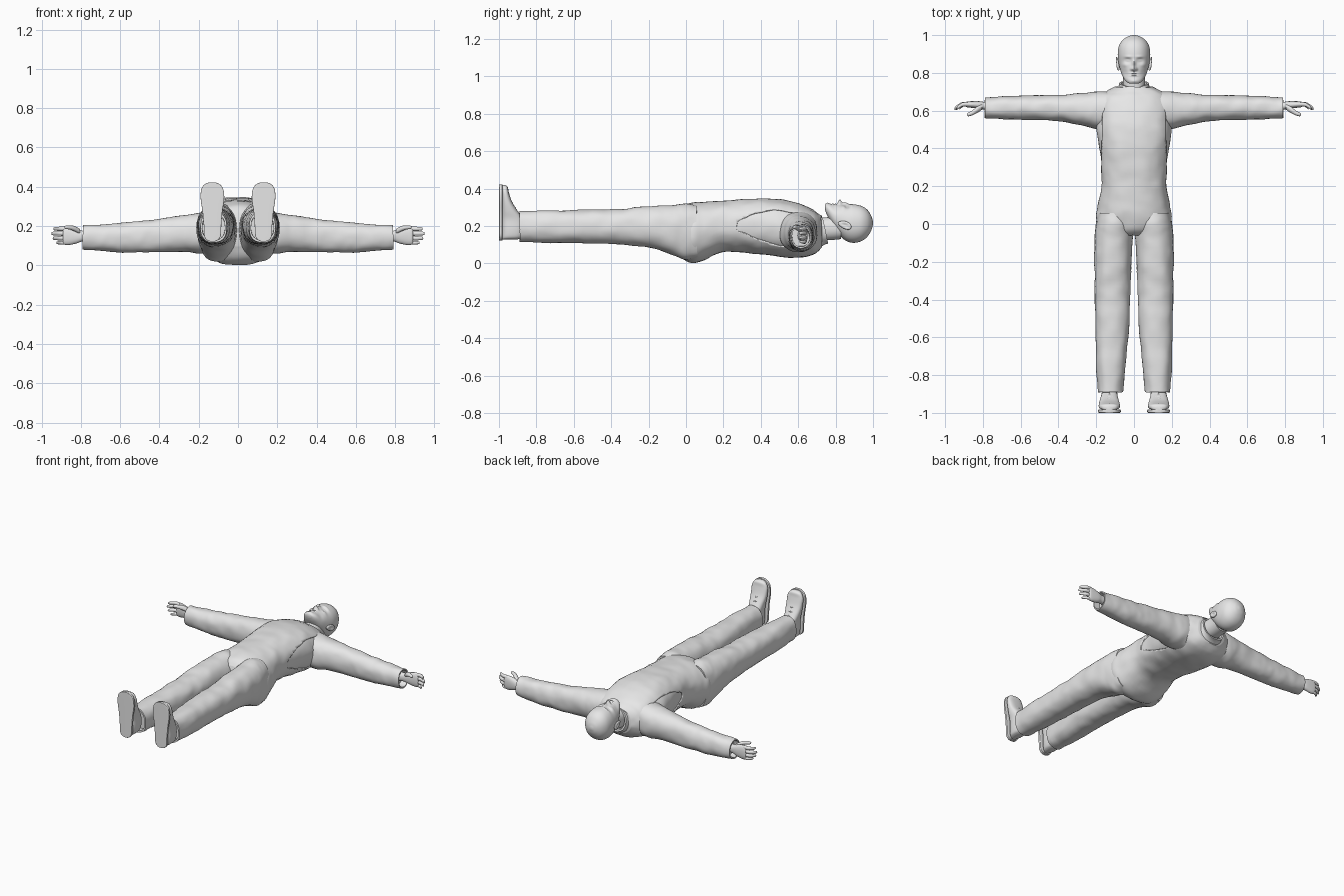
import bpy, bmesh, math
from mathutils import Vector, noise

if "Cube" in bpy.data.objects:
    bpy.data.objects.remove(bpy.data.objects["Cube"])

grey = bpy.data.materials.new("plain grey")
grey.use_nodes = True
grey.diffuse_color = (0.8, 0.8, 0.8, 1)
grey.node_tree.nodes["Principled BSDF"].inputs["Base Color"].default_value = (0.8, 0.8, 0.8, 1)


def finish(name, bm, mirror=False, angle=40):
    bmesh.ops.recalc_face_normals(bm, faces=bm.faces[:])
    for f in bm.faces:
        f.smooth = True
    me = bpy.data.meshes.new(name)
    bm.to_mesh(me)
    bm.free()
    me.set_sharp_from_angle(angle=math.radians(angle))
    me.materials.append(grey)
    ob = bpy.data.objects.new(name, me)
    bpy.context.collection.objects.link(ob)
    if mirror:
        ob.modifiers.new("mirror", 'MIRROR').use_mirror_merge = False
    return ob


def smooth_rings(rings, sub):
    """Catmull-Rom interpolation between cross-sections."""
    out = []
    for i in range(len(rings) - 1):
        a, b = rings[i], rings[i + 1]
        p, n = rings[max(i - 1, 0)], rings[min(i + 2, len(rings) - 1)]
        for k in range(sub):
            t = k / sub
            out.append([0.5 * (2 * b0 + (c0 - a0) * t + (2 * a0 - 5 * b0 + 4 * c0 - d0) * t * t
                               + (3 * b0 - a0 - 3 * c0 + d0) * t ** 3)
                        for a0, b0, c0, d0 in zip(p, a, b, n)])
    return out + [list(rings[-1])]


def loft(axis, rings, sub=5, seg=32, power=2.3, lip=0, shape=None):
    """Skin rings of (position, u_min, u_max, v_min, v_max) along an axis.
    A lip folds the last ring back inside to make an open cuff."""
    rings = smooth_rings(rings, sub)
    if lip:
        p, u0, u1, v0, v1 = rings[-1]
        du, dv = (u1 - u0) * 0.07, (v1 - v0) * 0.07
        for q in (p, p - lip):
            rings.append([q, u0 + du, u1 - du, v0 + dv, v1 - dv])
    bm = bmesh.new()
    loops = []
    for p, u0, u1, v0, v1 in rings:
        loop = []
        for i in range(seg):
            a = 2 * math.pi * i / seg
            c, s = math.cos(a), math.sin(a)
            u = (u0 + u1) / 2 + (u1 - u0) / 2 * math.copysign(abs(c) ** (2 / power), c)
            v = (v0 + v1) / 2 + (v1 - v0) / 2 * math.copysign(abs(s) ** (2 / power), s)
            co = Vector({'x': (p, u, v), 'y': (u, p, v), 'z': (u, v, p)}[axis])
            loop.append(bm.verts.new(shape(co) if shape else co))
        loops.append(loop)
    for a, b in zip(loops, loops[1:]):
        for i in range(seg):
            j = (i + 1) % seg
            bm.faces.new((a[i], a[j], b[j], b[i]))
    bm.faces.new(loops[0])
    bm.faces.new(loops[-1])
    return bm


def folds(co):
    """Soft creases in cloth."""
    return co + noise.noise_vector(co * 13) * 0.005 + noise.noise_vector(co * 30) * 0.0015


# Overalls: crotch to shoulders, with the sides cut away for the armholes
body = [(-.06, -.08, .08, .10, .27), (-.03, -.165, .165, .035, .30), (.03, -.2, .2, .002, .322),
        (.1, -.19, .19, .018, .33), (.2, -.172, .172, .062, .336), (.3, -.176, .176, .06, .343),
        (.4, -.19, .19, .048, .347), (.5, -.205, .205, .035, .343), (.6, -.2, .2, .03, .322),
        (.67, -.185, .185, .045, .29), (.7, -.15, .15, .06, .27), (.725, -.1, .1, .085, .255)]
bm = loft('y', body, sub=6, seg=56, shape=folds)
for s in (1, -1):
    near = [f for f in bm.faces if f.calc_center_median().y > .27]
    geom = set(near)
    for f in near:
        geom.update(f.edges)
        geom.update(f.verts)
    bmesh.ops.bisect_plane(bm, geom=list(geom), plane_co=(s * .174, .28, 0), plane_no=(s, .02, 0))
    out = [f for f in bm.faces if f.calc_center_median().y > .27
           and s * f.calc_center_median().x + .02 * (f.calc_center_median().y - .28) > .174]
    bmesh.ops.delete(bm, geom=out, context='FACES')
overalls = finish("overalls_body", bm)
sol = overalls.modifiers.new("cloth thickness", 'SOLIDIFY')
sol.thickness, sol.offset = .01, -1

# Shirt under the overalls
shirt = [(y, x0 + .006, x1 - .006, z0 + .008, z1 - .008) for y, x0, x1, z0, z1 in body[4:]]
finish("shirt_body", loft('y', shirt, seg=48, shape=folds))

# Trouser legs with open hems (built towards -y)
legs = [(.06, .01, .195, .03, .31), (0, .005, .203, .02, .318), (-.06, .006, .207, .04, .313),
        (-.2, .013, .21, .085, .303), (-.35, .02, .208, .1, .292), (-.5, .024, .205, .108, .287),
        (-.7, .04, .202, .108, .284), (-.89, .058, .192, .115, .28)]
finish("trouser_legs", loft('y', legs, sub=8, seg=40, lip=-.04, shape=folds), True)

# Sleeves with open cuffs
sleeve = [(.12, .5, .7, .06, .28), (.2, .502, .702, .062, .268), (.28, .525, .69, .07, .255),
          (.4, .543, .685, .067, .235), (.5, .55, .682, .066, .224), (.6, .553, .68, .067, .214),
          (.7, .558, .677, .073, .207), (.79, .562, .668, .084, .204)]
finish("sleeves", loft('x', sleeve, sub=8, seg=36, lip=.04, shape=folds), True)

# Hands: wrist and palm, four curled fingers, thumb
palm = [(.74, .595, .645, .118, .178), (.79, .605, .646, .122, .176), (.82, .61, .65, .112, .186),
        (.86, .615, .65, .104, .196), (.885, .618, .648, .106, .194), (.892, .625, .642, .115, .186)]
finish("palms", loft('x', palm, seg=24), True)
for name, z, tip, r in (("index", .186, .94, .011), ("middle", .162, .95, .0115),
                        ("ring", .138, .943, .011), ("little", .115, .925, .009)):
    path = [(.87, .633), (.87 + (tip - .87) * .5, .633), (.87 + (tip - .87) * .85, .619),
            (tip - .002, .611), (tip, .61)]
    rad = [r, r, r * .85, r * .6, r * .15]
    rings = [(x, y - q, y + q, z - q, z + q) for (x, y), q in zip(path, rad)]
    finish(name + "_fingers", loft('x', rings, sub=4, seg=14, power=2), True)
thumb = [(.805, .605, .635, .16, .185), (.83, .588, .622, .172, .2), (.855, .576, .602, .182, .204),
         (.878, .570, .589, .185, .202), (.884, .576, .582, .191, .196)]
finish("thumbs", loft('x', thumb, sub=4, seg=14, power=2), True)

# Shoes: upper and flat sole, toes pointing up
shoe = [(.128, .112, .148, -.985, -.9), (.14, .095, .167, -.985, -.875), (.18, .086, .174, -.985, -.865),
        (.235, .086, .174, -.985, -.87), (.28, .081, .181, -.985, -.9), (.33, .075, .186, -.985, -.93),
        (.38, .076, .186, -.985, -.947), (.408, .09, .172, -.985, -.953), (.418, .112, .15, -.985, -.965)]
finish("shoe_uppers", loft('z', shoe, seg=28, power=2.6), True)
sole = [(.122, .118, .142, -1, -.982), (.128, .103, .158, -1, -.982), (.15, .088, .172, -1, -.982),
        (.2, .085, .174, -1, -.982), (.27, .08, .18, -1, -.982), (.34, .07, .19, -1, -.982),
        (.39, .076, .186, -1, -.982), (.415, .096, .166, -1, -.982), (.423, .12, .142, -1, -.982)]
finish("shoe_soles", loft('z', sole, seg=28, power=8), True, 35)
for i in range(3):
    z, y = .275 + i * .023, -.9 - i * .014
    lace = [(.1, y - .009, y - .003, z - .004, z + .004), (.13, y - .003, y + .004, z - .004, z + .004),
            (.16, y - .009, y - .003, z - .004, z + .004)]
    finish("shoe_lace_%d" % (i + 1), loft('x', lace, sub=4, seg=10), True)

# Neck and shirt collar
neck = [(.66, -.065, .065, .10, .25), (.72, -.06, .06, .12, .245),
        (.78, -.058, .058, .125, .25), (.83, -.06, .06, .13, .265)]
finish("neck", loft('y', neck))
collar = [(.675, -.115, .115, .07, .278), (.70, -.098, .098, .085, .268),
          (.725, -.083, .083, .1, .258), (.745, -.078, .078, .106, .252)]


def collar_tilt(co):
    notch = .025 * math.exp(-(co.x / .03) ** 2) if co.z > .2 else 0
    return co + Vector((0, (.18 - co.z) * .2 - notch, 0))


finish("shirt_collar", loft('y', collar, seg=40, lip=.04, shape=collar_tilt))

# Head, with the face pushed out by soft bumps (x, y, width, height, amount)
bumps = [(0, .822, .011, .011, .026), (0, .85, .008, .02, .014), (0, .786, .02, .004, .006),
         (0, .798, .02, .004, .006), (0, .792, .02, .002, -.004), (0, .757, .018, .009, .004)]
for s in (1, -1):
    bumps += [(s * .033, .865, .016, .012, -.011), (s * .033, .865, .011, .005, .007),
              (s * .03, .885, .02, .006, .005), (s * .013, .82, .006, .007, .008),
              (s * .052, .8, .018, .02, -.005), (s * .05, .842, .015, .01, .004)]


def face(co):
    w = min(max((co.z - .23) / .04, 0), 1)
    d = sum(a * math.exp(-((co.x - x) / sx) ** 2 - ((co.y - y) / sy) ** 2) for x, y, sx, sy, a in bumps)
    return co + Vector((0, 0, d * w))


skull = [(.743, -.022, .022, .288, .314), (.75, -.036, .036, .265, .319), (.765, -.05, .05, .235, .32),
         (.79, -.064, .064, .19, .315), (.82, -.074, .074, .15, .314), (.86, -.083, .083, .118, .313),
         (.9, -.086, .086, .11, .315), (.94, -.081, .081, .12, .306), (.97, -.064, .064, .143, .286),
         (.99, -.038, .038, .175, .255), (.998, -.016, .016, .2, .23), (1, -.003, .003, .212, .218)]
finish("head", loft('y', skull, sub=8, seg=88, power=2.15, shape=face), angle=60)

# Ears: flattened, hollowed and leaning back
bm = bmesh.new()
bmesh.ops.create_uvsphere(bm, u_segments=24, v_segments=16, radius=1)
for v in bm.verts:
    x, y, z = v.co
    if x > 0:
        x -= .9 * math.exp(-((y - .1) ** 2 + z * z) / .25)
    v.co = (.087 + x * .011 + .005 * y, .848 + y * .036, .205 + z * .021 * (1 + .25 * y) - y * .01)
finish("ears", bm, True)
